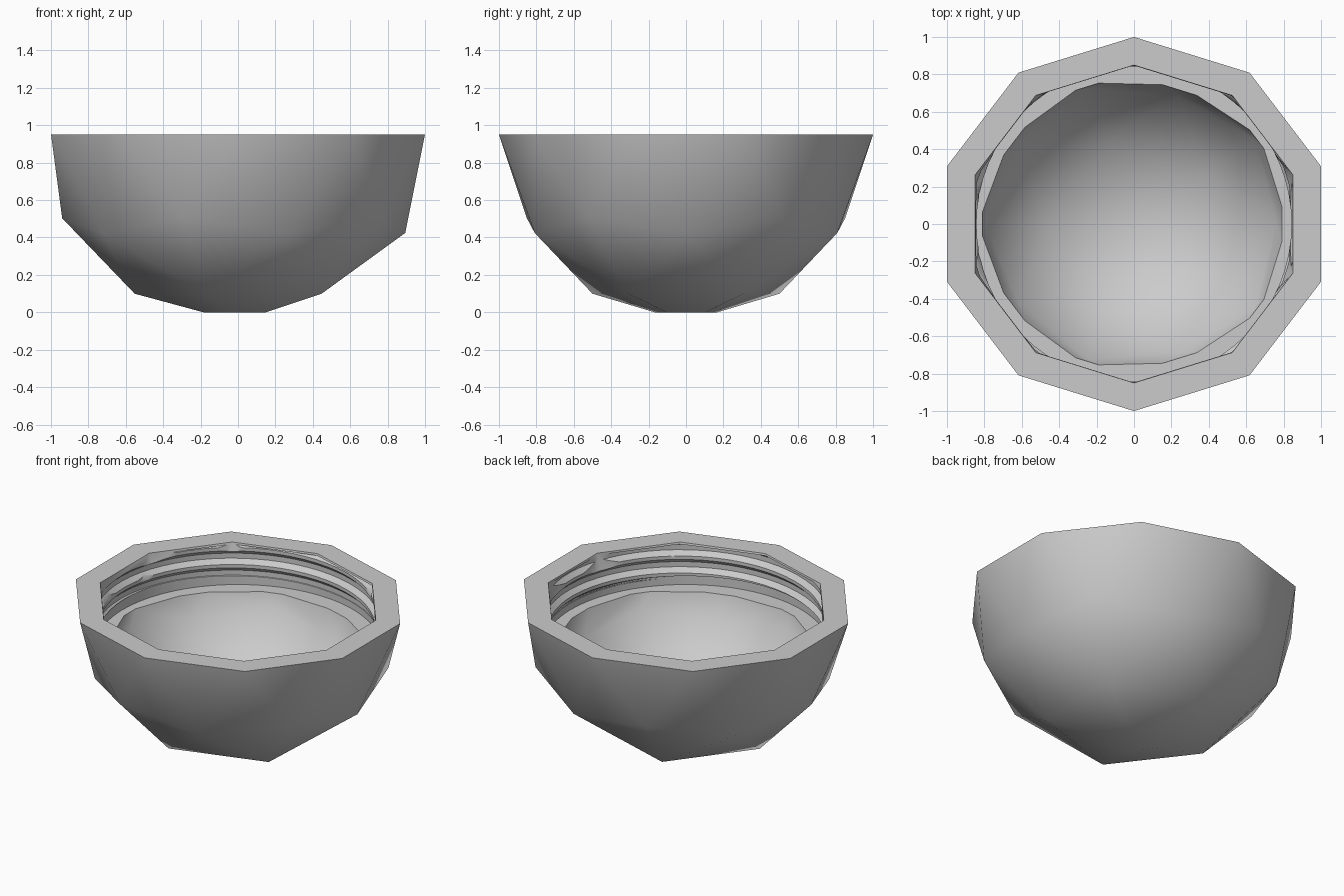
import bpy, bmesh
from math import pi, radians
from mathutils import Vector

if "Cube" in bpy.data.objects:
    bpy.data.objects.remove(bpy.data.objects["Cube"])

RIM = 0.95          # height of the rim
STRETCH = 1.051     # the ball is slightly wider along x
MAJOR, MINOR, PITCH = 0.872, 0.842, 0.115

grey = bpy.data.materials.new("plain grey")
grey.use_nodes = True
grey.diffuse_color = (0.6, 0.6, 0.6, 1)
grey.node_tree.nodes["Principled BSDF"].inputs["Base Color"].default_value = (0.6, 0.6, 0.6, 1)


def finish(bm, name):
    bmesh.ops.recalc_face_normals(bm, faces=bm.faces)
    mesh = bpy.data.meshes.new(name)
    bm.to_mesh(mesh)
    bm.free()
    mesh.materials.append(grey)
    obj = bpy.data.objects.new(name, mesh)
    bpy.context.collection.objects.link(obj)
    return obj


def ball(size):
    bm = bmesh.new()
    bmesh.ops.create_icosphere(bm, subdivisions=2, radius=size)
    bmesh.ops.scale(bm, vec=(STRETCH, 1, 1), verts=bm.verts)
    bmesh.ops.translate(bm, vec=(0, 0, RIM), verts=bm.verts)
    return bm


def slice_between(bm, low, high):
    """Keep the part between two heights and close the cuts."""
    for z, normal in ((low, -1), (high, 1)):
        bmesh.ops.bisect_plane(bm, geom=bm.verts[:] + bm.edges[:] + bm.faces[:], dist=1e-5,
                               plane_co=(0, 0, z), plane_no=(0, 0, normal), clear_outer=True)
        rim = [e for e in bm.edges if e.is_boundary and all(abs(v.co.z - z) < 1e-4 for v in e.verts)]
        bmesh.ops.holes_fill(bm, edges=rim, sides=0)


# Faceted half ball with a small flat foot
bm = ball(1)
slice_between(bm, 0, RIM)
bowl = finish(bm, "faceted_bowl")

# Hollow of the same faceted shape
hollow = finish(ball(0.85), "hollow_cutter")

# Plain recess that leaves a ledge below the thread
bm = bmesh.new()
bmesh.ops.create_cone(bm, cap_ends=True, segments=64, radius1=MAJOR - 0.003,
                      radius2=MAJOR - 0.003, depth=0.07)
bmesh.ops.translate(bm, vec=(0, 0, 0.695), verts=bm.verts)
recess = finish(bm, "recess_cutter")

# Screw thread: one pitch of profile swept along a helix
bm = bmesh.new()
profile = [(MINOR, 0), (MINOR, 0.2), (MAJOR, 0.45), (MAJOR, 0.75), (MINOR, 1)]
points = [bm.verts.new((r, 0, 0.4 + t * PITCH)) for r, t in profile]
edges = [bm.edges.new(pair) for pair in zip(points, points[1:])]
turns, steps = 5, 64
bmesh.ops.spin(bm, geom=points + edges, cent=(0, 0, 0), axis=(0, 0, 1),
               dvec=Vector((0, 0, PITCH / steps)), angle=turns * 2 * pi, steps=turns * steps)
bmesh.ops.remove_doubles(bm, verts=bm.verts, dist=1e-4)
slice_between(bm, 0.705, 0.937)
thread = finish(bm, "thread_cutter")

# Cut the hollow, recess and thread out of the bowl
bpy.context.view_layer.objects.active = bowl
for cutter in (hollow, recess, thread):
    cut = bowl.modifiers.new(cutter.name, "BOOLEAN")
    cut.operation, cut.solver, cut.object = "DIFFERENCE", "EXACT", cutter
    bpy.ops.object.modifier_apply(modifier=cut.name)
    bpy.data.objects.remove(cutter)

bpy.ops.object.select_all(action="DESELECT")
bowl.select_set(True)
bpy.ops.object.shade_smooth_by_angle(angle=radians(30))
